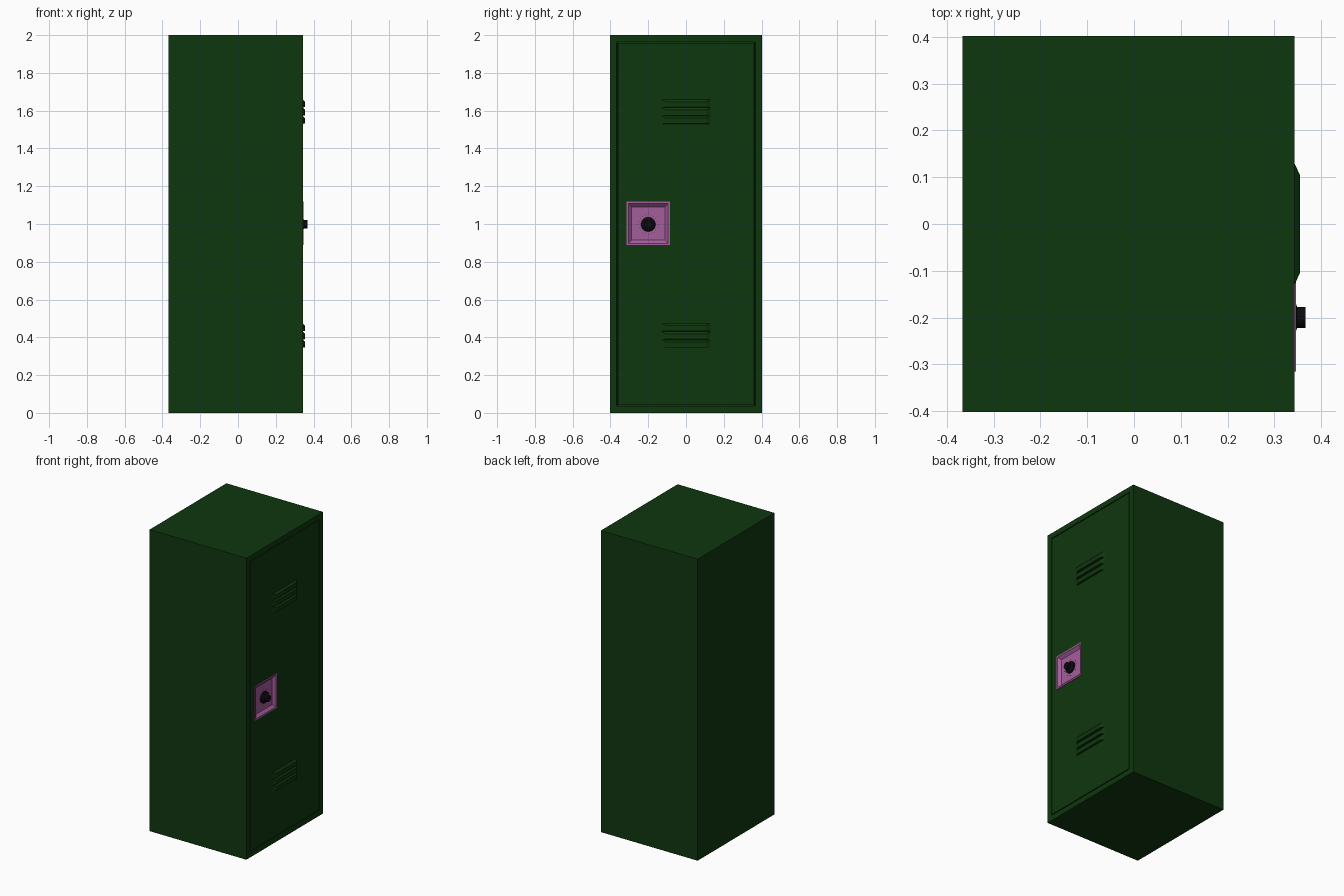
import bpy, bmesh, math
from mathutils import Vector

if "Cube" in bpy.data.objects:
    bpy.data.objects.remove(bpy.data.objects["Cube"])

FRONT = 0.343            # x of the door plane
LOCK_Y, LOCK_Z = -0.2, 1.003


def material(name, rgb):
    m = bpy.data.materials.new(name)
    m.diffuse_color = (*rgb, 1)
    m.use_nodes = True
    m.node_tree.nodes["Principled BSDF"].inputs["Base Color"].default_value = m.diffuse_color
    return m


GREEN = material("dark green paint", (0.0048, 0.038, 0.0048))
PINK = material("pink lock plate", (0.37, 0.11, 0.33))
BLACK = material("black dial", (0.004, 0.003, 0.005))


def finish(name, bm, mat):
    bmesh.ops.recalc_face_normals(bm, faces=bm.faces)
    me = bpy.data.meshes.new(name)
    bm.to_mesh(me)
    bm.free()
    me.materials.append(mat)
    ob = bpy.data.objects.new(name, me)
    bpy.context.collection.objects.link(ob)
    return ob


def box(bm, x0, x1, y0, y1, z0, z1):
    vs = bmesh.ops.create_cube(bm, size=1)["verts"]
    for v in vs:
        v.co = Vector(((x0 + x1) / 2 + v.co.x * (x1 - x0),
                       (y0 + y1) / 2 + v.co.y * (y1 - y0),
                       (z0 + z1) / 2 + v.co.z * (z1 - z0)))


def loft(bm, rings, cap_ends=True):
    """Skin between rings of equal point count."""
    loops = [[bm.verts.new(p) for p in r] for r in rings]
    n = len(loops[0])
    for a, b in zip(loops, loops[1:]):
        for i in range(n):
            bm.faces.new((a[i], a[(i + 1) % n], b[(i + 1) % n], b[i]))
    if cap_ends:
        bm.faces.new(loops[0])
        bm.faces.new(loops[-1])


def rect(x, hy, z0, z1, y=0):
    return [(x, y - hy, z0), (x, y + hy, z0), (x, y + hy, z1), (x, y - hy, z1)]


# cabinet body with the door outlined by a narrow groove
bm = bmesh.new()
box(bm, -0.367, FRONT, -0.402, 0.402, 0, 2)
bm.normal_update()
door = max(bm.faces, key=lambda f: f.normal.x)
for thick, depth in ((0.05, 0), (0.0005, -0.012), (0.007, 0), (0.0005, 0.012)):
    bmesh.ops.inset_individual(bm, faces=[door], thickness=thick)
    bmesh.ops.translate(bm, verts=door.verts, vec=(depth, 0, 0))
body = finish("locker_body", bm, GREEN)

# pocket behind the lock plate
bm = bmesh.new()
box(bm, FRONT - 0.025, FRONT + 0.05, LOCK_Y - 0.112, LOCK_Y + 0.112,
    LOCK_Z - 0.112, LOCK_Z + 0.112)
cutter = finish("lock_pocket_cutter", bm, GREEN)
cutter.hide_render = True
cutter.hide_viewport = True
mod = body.modifiers.new("pocket", "BOOLEAN")
mod.operation, mod.object, mod.solver = "DIFFERENCE", cutter, "EXACT"

# dished lock plate: outer edge, rim, sloped walls, floor
bm = bmesh.new()
loft(bm, [rect(x, h, LOCK_Z - h, LOCK_Z + h, LOCK_Y) for x, h in
          ((FRONT - 0.024, 0.111), (FRONT - 0.001, 0.111), (FRONT - 0.001, 0.115),
           (FRONT + 0.003, 0.115), (FRONT + 0.003, 0.105), (FRONT - 0.014, 0.088))])
finish("lock_plate", bm, PINK)

# combination dial: flared skirt and a straight knob
bm = bmesh.new()
N = 32
loft(bm, [[(FRONT + x, LOCK_Y + r * math.cos(2 * math.pi * i / N),
            LOCK_Z - 0.005 + r * math.sin(2 * math.pi * i / N)) for i in range(N)]
          for x, r in ((-0.014, 0.038), (-0.004, 0.037), (0.004, 0.028),
                       (0.006, 0.022), (0.024, 0.022))])
dial = finish("lock_dial", bm, BLACK)
bpy.context.view_layer.objects.active = dial
dial.select_set(True)
bpy.ops.object.shade_smooth_by_angle(angle=math.radians(30))

# small marks around the dial
bm = bmesh.new()
for i in range(20):
    a = 2 * math.pi * i / 20
    r = 0.05 if i % 5 else 0.056
    y, z = LOCK_Y + r * math.cos(a), LOCK_Z - 0.005 + r * math.sin(a)
    s = 0.0014
    box(bm, FRONT - 0.015, FRONT - 0.0132, y - s, y + s, z - s, z + s)
finish("dial_marks", bm, BLACK)

# pressed vent louvres, three high and three low
for group, base in (("upper", 1.53), ("lower", 0.345)):
    for i in range(3):
        z = base + i * 0.0435
        bm = bmesh.new()
        loft(bm, [rect(FRONT - 0.002, 0.13, z, z + 0.042),
                  rect(FRONT, 0.13, z, z + 0.042),
                  rect(FRONT + 0.012, 0.105, z + 0.002, z + 0.03)])
        finish(f"{group}_vent_louvre_{i + 1}", bm, GREEN)
